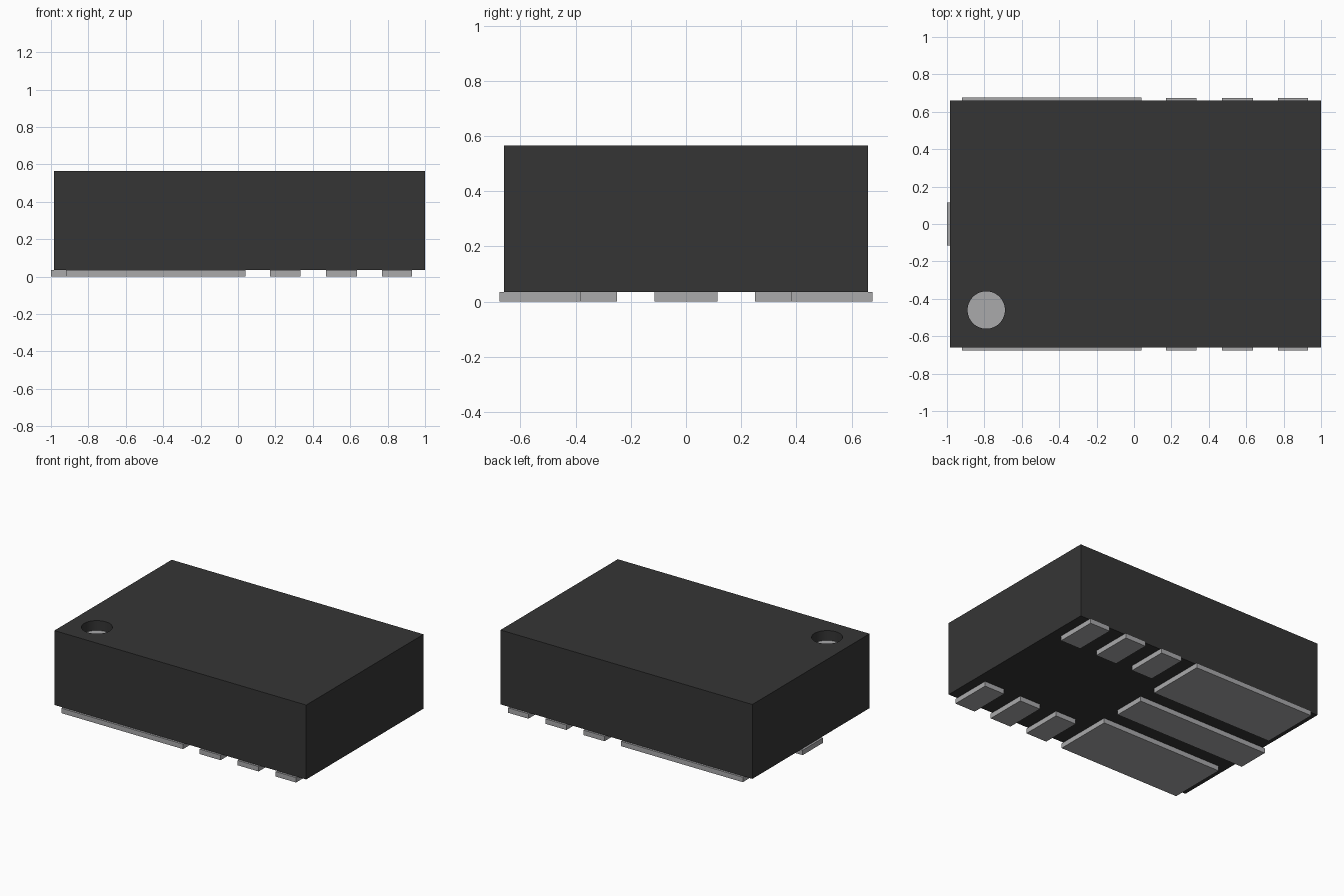
import bpy

cube = bpy.data.objects.get("Cube")
if cube:
    bpy.data.objects.remove(cube, do_unlink=True)


def make_material(name, color):
    mat = bpy.data.materials.new(name)
    mat.use_nodes = True
    mat.diffuse_color = color
    mat.node_tree.nodes["Principled BSDF"].inputs["Base Color"].default_value = color
    return mat


def box(name, x0, x1, y0, y1, z0, z1, mat):
    bpy.ops.mesh.primitive_cube_add(
        size=1, location=((x0 + x1) / 2, (y0 + y1) / 2, (z0 + z1) / 2))
    obj = bpy.context.object
    obj.name = name
    obj.scale = (x1 - x0, y1 - y0, z1 - z0)
    bpy.ops.object.transform_apply(location=False, rotation=False, scale=True)
    obj.data.materials.append(mat)
    return obj


black = make_material("black_plastic", (0.036, 0.036, 0.036, 1))
silver = make_material("silver_metal", (0.40, 0.40, 0.41, 1))

BASE, TOP = 0.035, 0.565      # underside and top of the body
HALF_DEPTH, PAD_END = 0.66, 0.675
DIMPLE_DEPTH = 0.07

# Package body
body = box("body", -0.985, 1.0, -HALF_DEPTH, HALF_DEPTH, BASE, TOP, black)
body.data.materials.append(silver)

# Round orientation dimple sunk into the top
bpy.ops.mesh.primitive_cylinder_add(
    vertices=48, radius=0.1, depth=2 * DIMPLE_DEPTH, location=(-0.79, -0.46, TOP))
cutter = bpy.context.object
cutter.name = "dimple_cutter"
cutter.hide_render = True
cutter.data.materials.append(black)
cut = body.modifiers.new("dimple", 'BOOLEAN')
cut.operation = 'DIFFERENCE'
cut.solver = 'EXACT'
cut.object = cutter
bpy.context.view_layer.objects.active = body
bpy.ops.object.modifier_apply(modifier=cut.name)
bpy.data.objects.remove(cutter, do_unlink=True)

# Silver floor of the dimple: the upward faces below the top
for face in body.data.polygons:
    z = face.center.z + body.location.z
    face.material_index = int(face.normal.z > 0.9 and z < TOP - 0.01)

bpy.ops.object.select_all(action='DESELECT')
body.select_set(True)
bpy.ops.object.shade_smooth_by_angle()

# Contact pads along the front and back edges: x start, x end, inner y
pads = {
    "wide_pad": (-0.92, 0.04, 0.25),
    "inner_pad": (0.17, 0.335, 0.38),
    "middle_pad": (0.47, 0.635, 0.38),
    "outer_pad": (0.77, 0.93, 0.38),
}
for name, (x0, x1, inner) in pads.items():
    box("front_" + name, x0, x1, -PAD_END, -inner, 0, BASE, silver)
    box("back_" + name, x0, x1, inner, PAD_END, 0, BASE, silver)

# Centre pad reaching past the right end
box("centre_pad", -1.0, 0.04, -0.115, 0.115, 0, BASE, silver)
